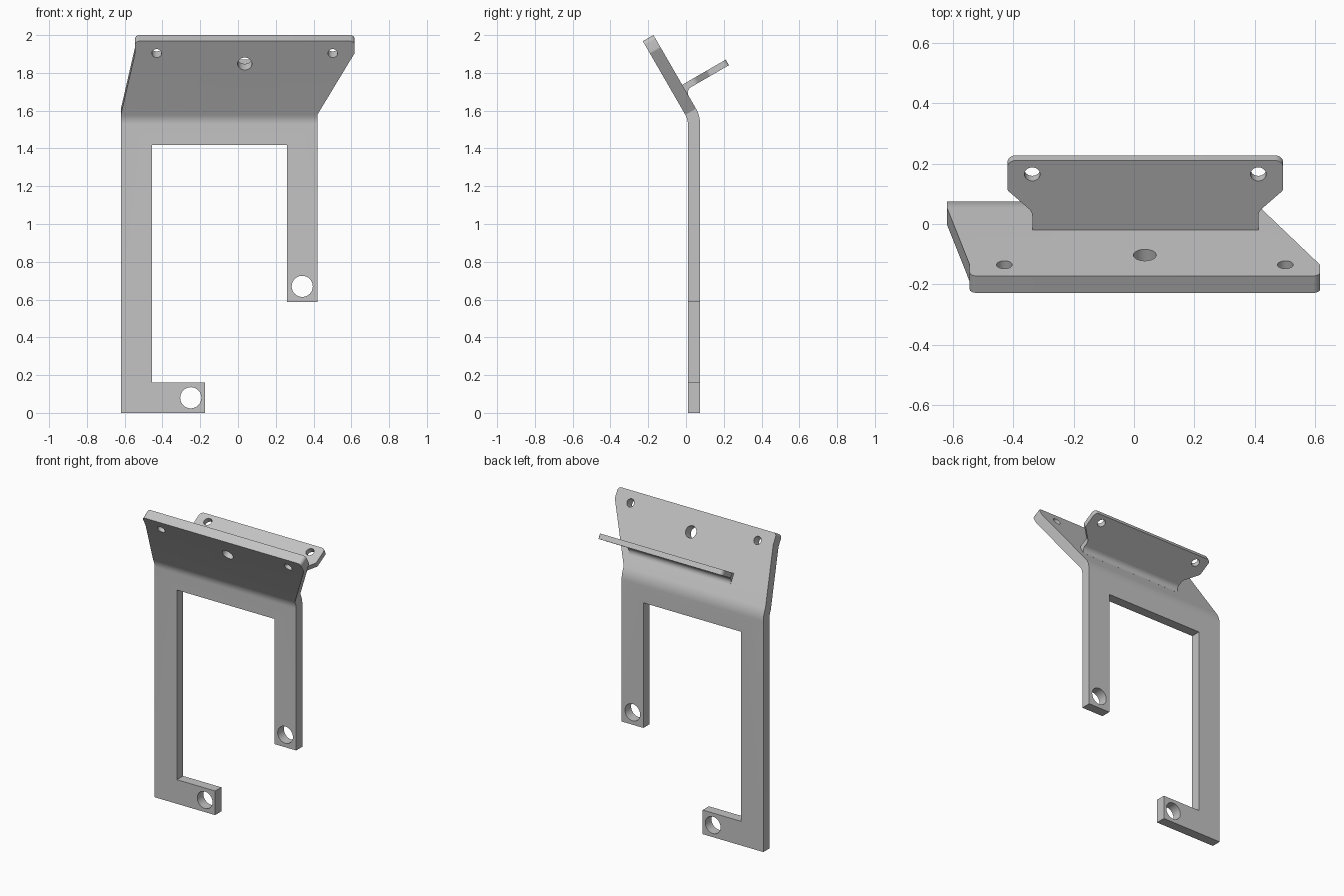
import bpy
import bmesh
from math import sin, cos, tan, pi, radians
from mathutils import Vector

if "Cube" in bpy.data.objects:
    bpy.data.objects.remove(bpy.data.objects["Cube"])

grey = bpy.data.materials.new("plain grey metal")
grey.use_nodes = True
GREY = (0.55, 0.55, 0.55, 1)
grey.diffuse_color = GREY
grey.node_tree.nodes["Principled BSDF"].inputs["Base Color"].default_value = GREY

TILT = radians(30)
THICK = 0.065          # main sheet
TAB = 0.034            # rear tab
BEND_Z = 1.528         # where the bend starts
MID_R = 0.1325         # bend radius at mid thickness
BEND_END = BEND_Z + MID_R * TILT
CENTRE_Y = 0.0425 - MID_R
UP = Vector((0, -sin(TILT), cos(TILT)))    # along the tilted panel
OUT = Vector((0, cos(TILT), sin(TILT)))    # away from its back


def rounded(points, steps=6):
    """Replace each corner (x, y, radius) by an arc."""
    result = []
    for i, (x, y, r) in enumerate(points):
        p = Vector((x, y))
        if r == 0:
            result.append(p)
            continue
        a = (Vector(points[i - 1][:2]) - p).normalized()
        b = (Vector(points[(i + 1) % len(points)][:2]) - p).normalized()
        half = a.angle(b) / 2
        centre = p + (a + b).normalized() * r / sin(half)
        start = p + a * r / tan(half) - centre
        end = p + b * r / tan(half) - centre
        for k in range(steps + 1):
            direction = start.lerp(end, k / steps).normalized()
            result.append(centre + direction * r)
    return result


def circle(x, y, r, n=32):
    return [Vector((x + r * cos(2 * pi * k / n), y + r * sin(2 * pi * k / n)))
            for k in range(n)]


def sheet(name, loops, thickness, place, cuts=()):
    """Extrude a flat outline with holes, slice it, then move it into place."""
    curve = bpy.data.curves.new(name, "CURVE")
    curve.dimensions = "2D"
    curve.fill_mode = "BOTH"
    curve.extrude = thickness / 2
    for loop in loops:
        spline = curve.splines.new("POLY")
        spline.points.add(len(loop) - 1)
        for point, co in zip(spline.points, loop):
            point.co = (co.x, co.y, 0, 1)
        spline.use_cyclic_u = True
    temp = bpy.data.objects.new(name + " outline", curve)
    bpy.context.collection.objects.link(temp)
    graph = bpy.context.evaluated_depsgraph_get()
    mesh = bpy.data.meshes.new_from_object(temp.evaluated_get(graph))
    bpy.data.objects.remove(temp)

    bm = bmesh.new()
    bm.from_mesh(mesh)
    bmesh.ops.remove_doubles(bm, verts=bm.verts, dist=1e-5)
    for cut in cuts:
        geom = bm.verts[:] + bm.edges[:] + bm.faces[:]
        bmesh.ops.bisect_plane(bm, geom=geom, dist=1e-5,
                               plane_co=(0, cut, 0), plane_no=(0, 1, 0))
    for v in bm.verts:
        v.co = place(v.co)
    bmesh.ops.recalc_face_normals(bm, faces=bm.faces)
    bm.to_mesh(mesh)
    bm.free()

    mesh.name = name
    mesh.materials.clear()
    mesh.materials.append(grey)
    ob = bpy.data.objects.new(name, mesh)
    bpy.context.collection.objects.link(ob)
    bpy.ops.object.select_all(action="DESELECT")
    ob.select_set(True)
    bpy.context.view_layer.objects.active = ob
    bpy.ops.object.shade_smooth_by_angle(angle=radians(25))
    return ob


def bend(co):
    """Fold the flat sheet forward above the bend line."""
    angle = min(max((co.y - BEND_Z) / MID_R, 0), TILT)
    r = MID_R + co.z
    straight = co.y - BEND_Z - MID_R * angle
    return Vector((co.x,
                   CENTRE_Y + r * cos(angle) - straight * sin(angle),
                   BEND_Z + r * sin(angle) + straight * cos(angle)))


# Bracket sheet: long hooked leg, short leg and tilted head panel
TOP = BEND_END + 0.45
KINK = BEND_END + 0.376
frame_outline = rounded([
    (-0.62, 0, 0), (-0.175, 0, 0), (-0.175, 0.16, 0), (-0.455, 0.16, 0),
    (-0.455, 1.418, 0), (0.26, 1.418, 0), (0.26, 0.588, 0), (0.42, 0.588, 0),
    (0.42, BEND_END, 0), (0.617, KINK, 0.02), (0.617, TOP, 0.022),
    (-0.545, TOP, 0.022), (-0.545, KINK, 0.02), (-0.62, BEND_END, 0)])
frame_holes = [circle(-0.25, 0.08, 0.056), circle(0.34, 0.67, 0.056),
               circle(-0.43, KINK, 0.026), circle(0.502, KINK, 0.026),
               circle(0.036, BEND_END + 0.312, 0.038)]
bend_cuts = [BEND_Z + MID_R * TILT * k / 8 for k in range(9)]
sheet("bracket_frame", [frame_outline] + frame_holes, THICK, bend, bend_cuts)

# Rear tab standing square to the tilted panel
MID_X = 0.0375
ROOT = Vector((MID_X, -0.02, 1.737)) - UP * TAB / 2
half = [(0.375, -0.02, 0), (0.375, 0.07, 0.04),
        (0.457, 0.152, 0.015), (0.457, 0.266, 0.025)]
tab_outline = rounded(half + [(-x, v, r) for x, v, r in reversed(half)])
tab_holes = [circle(side * 0.375, 0.214, 0.026) for side in (-1, 1)]
sheet("rear_tab", [tab_outline] + tab_holes, TAB,
      lambda co: ROOT + Vector((co.x, 0, 0)) + OUT * co.y + UP * co.z)

# Curved fillet under the root of the tab
R = 0.035
arc = [Vector((R - R * sin(k * pi / 16), -R + R * cos(k * pi / 16)))
       for k in range(9)]
fillet_outline = [Vector((-0.01, 0.01)), Vector((-0.01, -R))] + arc[::-1] \
    + [Vector((R, 0.01))]
sheet("tab_fillet", [fillet_outline], 0.75,
      lambda co: ROOT - UP * TAB / 2 + Vector((co.z, 0, 0)) + OUT * co.x + UP * co.y)
